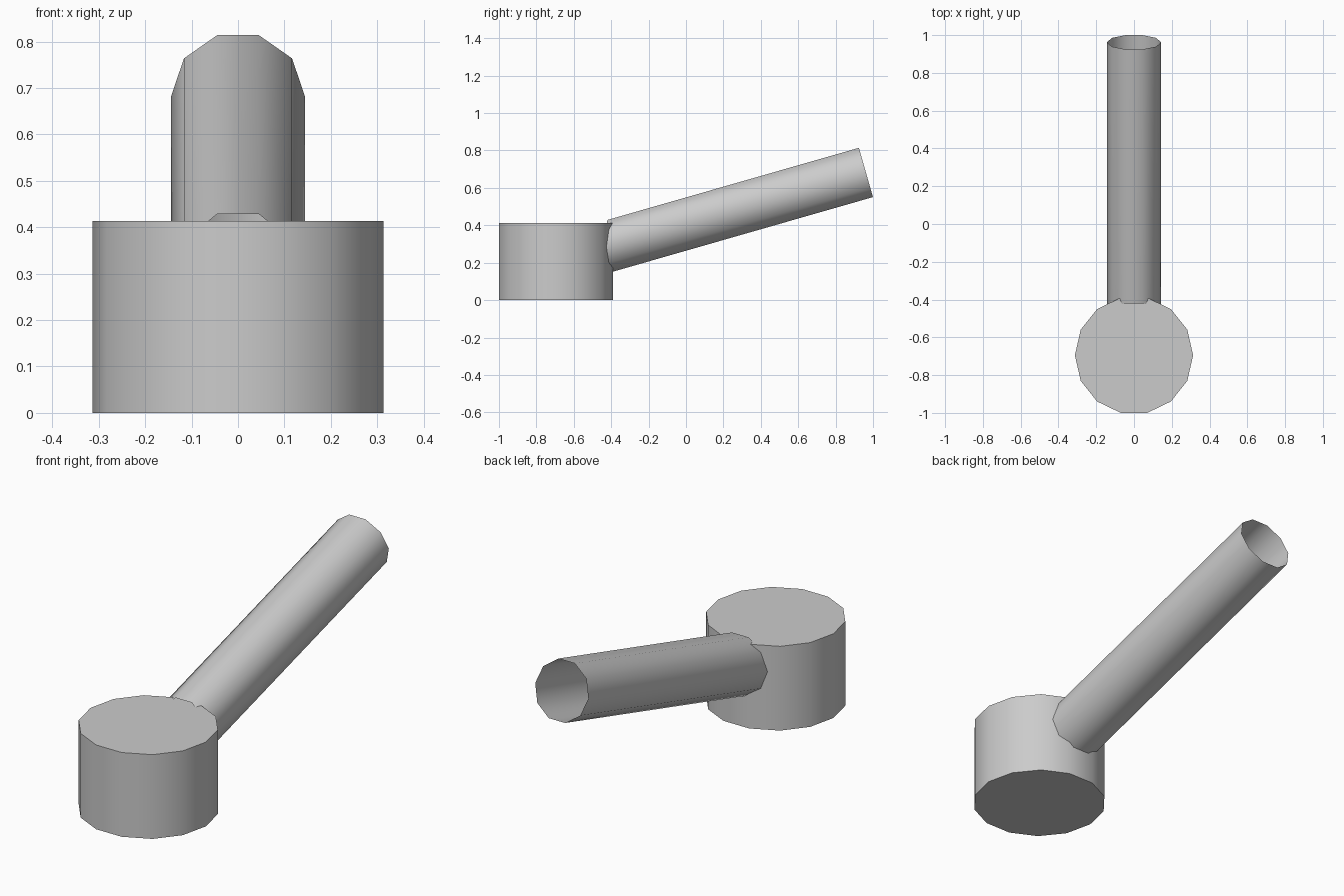
import bpy, bmesh, math

if "Cube" in bpy.data.objects:
    bpy.data.objects.remove(bpy.data.objects["Cube"])

grey = bpy.data.materials.new("light grey")
grey.diffuse_color = (0.6, 0.6, 0.6, 1)
grey.use_nodes = True
grey.node_tree.nodes["Principled BSDF"].inputs["Base Color"].default_value = grey.diffuse_color


def finish(bm, name, angle):
    bmesh.ops.recalc_face_normals(bm, faces=bm.faces)
    mesh = bpy.data.meshes.new(name)
    bm.to_mesh(mesh)
    bm.free()
    mesh.materials.append(grey)
    obj = bpy.data.objects.new(name, mesh)
    bpy.context.collection.objects.link(obj)
    bpy.ops.object.select_all(action='DESELECT')
    obj.select_set(True)
    bpy.context.view_layer.objects.active = obj
    bpy.ops.object.shade_smooth_by_angle(angle=math.radians(angle))
    return obj


def ring(bm, sides, place):
    return [bm.verts.new(place(2 * math.pi * i / sides)) for i in range(sides)]


def bridge(bm, a, b):
    for i in range(len(a)):
        j = (i + 1) % len(a)
        bm.faces.new((a[i], a[j], b[j], b[i]))


# Drum: closed 14-sided cylinder
R, H, CY = 0.313, 0.413, -0.695
bm = bmesh.new()
low, high = [ring(bm, 14, lambda a: (R * math.cos(a), CY + R * math.sin(a), z))
             for z in (0, H)]
bridge(bm, low, high)
bm.faces.new(low)
bm.faces.new(high)
finish(bm, "drum", 40)

# Tube: open 10-sided pipe rising backwards, square at the far end
r, tilt = 0.144, math.radians(16)
END_Y, END_Z = 0.962, 0.6825
APOTHEM = r * math.cos(math.pi / 10)


def far_end(a):
    n = r * math.sin(a)
    return (r * math.cos(a), END_Y - n * math.sin(tilt), END_Z + n * math.cos(tilt))


def near_end(a):
    # slide each corner along the tube to a slanted plane inside the drum
    x, y, z = far_end(a)
    y_cut = -0.455 + 0.035 * r * math.sin(a) / APOTHEM
    return (x, y_cut, z + (y_cut - y) * math.tan(tilt))


bm = bmesh.new()
bridge(bm, ring(bm, 10, near_end), ring(bm, 10, far_end))
finish(bm, "tube", 40)
